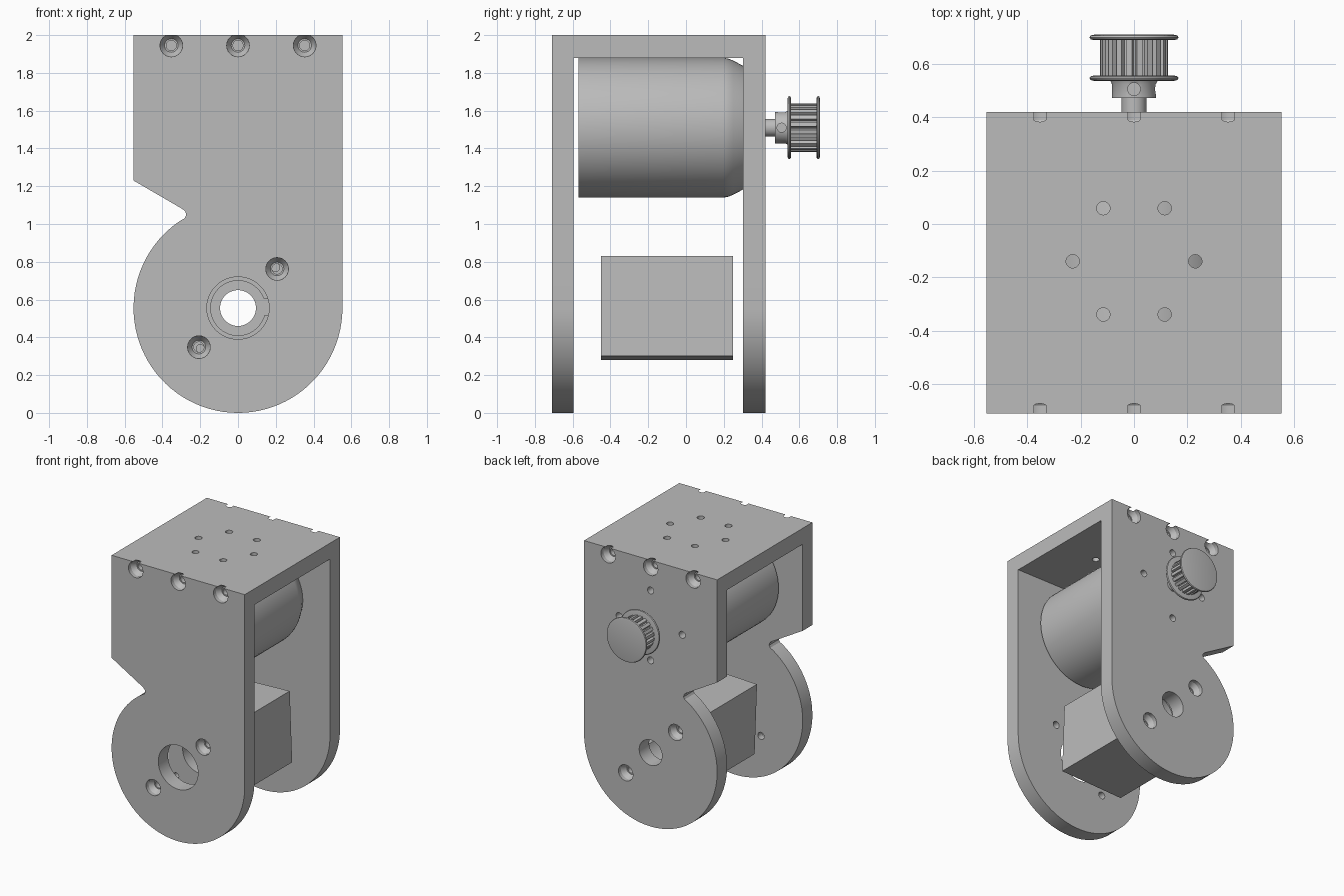
import bpy, bmesh
from math import sin, cos, pi, radians
from mathutils import Matrix, Vector

default = bpy.data.objects.get("Cube")
if default:
    bpy.data.objects.remove(default, do_unlink=True)

GREY = (0.5, 0.5, 0.5, 1)
grey = bpy.data.materials.new("plain grey")
grey.use_nodes = True
grey.diffuse_color = GREY
grey.node_tree.nodes["Principled BSDF"].inputs["Base Color"].default_value = GREY


def finish(name, bm):
    bmesh.ops.recalc_face_normals(bm, faces=bm.faces)
    mesh = bpy.data.meshes.new(name)
    bm.to_mesh(mesh)
    bm.free()
    obj = bpy.data.objects.new(name, mesh)
    bpy.context.collection.objects.link(obj)
    mesh.materials.append(grey)
    return obj


def loft(name, rings):
    """Skin closed rings of equal length and cap both ends."""
    bm = bmesh.new()
    loops = [[bm.verts.new(p) for p in ring] for ring in rings]
    n = len(loops[0])
    for a, b in zip(loops, loops[1:]):
        for i in range(n):
            j = (i + 1) % n
            bm.faces.new((a[i], a[j], b[j], b[i]))
    bm.faces.new(loops[0])
    bm.faces.new(loops[-1])
    return finish(name, bm)


def prism(name, outline, y0, y1):
    return loft(name, [[(x, y, z) for x, z in outline] for y in (y0, y1)])


def lathe(name, profile, x=0, z=0, n=48):
    """Turn (radius, y) points about an axis along y."""
    return loft(name, [[(x + r * cos(2 * pi * i / n), y, z + r * sin(2 * pi * i / n))
                        for i in range(n)] for r, y in profile])


def block(name, x0, x1, y0, y1, z0, z1):
    return prism(name, [(x0, z0), (x1, z0), (x1, z1), (x0, z1)], y0, y1)


def cut(obj, cutter):
    cutter.hide_render = True
    mod = obj.modifiers.new("cut", "BOOLEAN")
    mod.operation, mod.solver, mod.object = "DIFFERENCE", "EXACT", cutter
    bpy.context.view_layer.objects.active = obj
    bpy.ops.object.modifier_apply(modifier=mod.name)
    bpy.data.objects.remove(cutter, do_unlink=True)


def drill(obj, x, z, r, y0, y1, n=32):
    cut(obj, lathe("drill", [(r, y0), (r, y1)], x, z, n))


def countersink(obj, x, z, face, side, depth):
    """Tapered screw hole going inwards from a front (1) or back (-1) face."""
    steps = [(0.06, -0.02), (0.06, 0.03), (0.036, 0.065), (0.027, 0.065), (0.027, depth)]
    cut(obj, lathe("countersink", [(r, face + side * d) for r, d in steps], x, z, 24))


FRONT, BACK, HUB_Z, MOTOR_Z = -0.71, 0.42, 0.555, 1.51

# Bracket: one outline with a round foot and a side notch, hollowed under the top
R = 0.553
outline = [(-R, 2), (-R, 1.23), (-0.295, 1.08), (-0.278, 1.065), (-0.274, 1.047),
           (-0.283, 1.03)]
for i in range(61):
    a = radians(124 + (360 - 124) * i / 60)
    outline.append((R * cos(a), HUB_Z + 0.555 * sin(a)))
outline.append((R, 2))
bracket = prism("bracket", outline, FRONT, BACK)
cut(bracket, block("hollow", -1, 1, -0.595, 0.302, -1, 1.88))

# Hub openings and screw holes of the two side plates
drill(bracket, 0, HUB_Z, 0.165, -0.8, -0.5, 48)
drill(bracket, 0, HUB_Z, 0.095, 0.2, 0.5, 48)
S = 0.207
for face, side in ((FRONT, 1), (BACK, -1)):
    for x in (-0.353, 0, 0.353):
        countersink(bracket, x, 1.945, face, side, 0.3)
    for k in (-1, 1):
        countersink(bracket, k * S * side, HUB_Z + k * S, face, side, 0.2)

# Motor fixing holes in the back plate
for i in range(4):
    a = i * pi / 2
    drill(bracket, 0.262 * cos(a), MOTOR_Z + 0.262 * sin(a), 0.026, 0.2, 0.5, 20)

# Ring of six holes in the top
for i in range(6):
    a = i * pi / 3
    hole = lathe("hole", [(0.025, -0.2), (0.025, 0.2)], n=20)
    hole.data.transform(Matrix.Translation((0.23 * cos(a), -0.14 + 0.23 * sin(a), 1.95))
                        @ Matrix.Rotation(pi / 2, 4, "X"))
    cut(bracket, hole)

# Slightly turned hub block with a keyed bore and screw holes
H = 0.265
hub = block("hub_block", -H, H, -0.45, 0.25, -H, H)
drill(hub, 0, 0, 0.145, -0.6, 0.4, 48)
cut(hub, block("keyway", 0.1, 0.185, -0.6, 0.4, -0.045, 0.045))
for k in (-1, 1):
    drill(hub, k * S, k * S, 0.022, -0.6, -0.3, 16)
    drill(hub, -k * S, k * S, 0.022, 0.1, 0.4, 16)
hub.data.transform(Matrix.Translation((0, 0, HUB_Z)) @ Matrix.Rotation(radians(-2.16), 4, "Y"))

# Motor body with a tapered nose
motor = lathe("motor", [(0.37, -0.57), (0.37, 0.2), (0.365, 0.225), (0.355, 0.25),
                        (0.328, 0.301)], 0, MOTOR_Z, 64)

# Drive shaft and pulley collar with two set screw holes
shaft = lathe("motor_shaft", [(0.047, 0.301), (0.047, 0.708)], 0, MOTOR_Z, 32)
collar = lathe("pulley_collar", [(0.083, 0.472), (0.083, 0.525), (0.09, 0.54)], 0, MOTOR_Z)
for turn, axis, offset in ((pi / 2, "Z", (0.085, 0, 0)), (pi / 2, "X", (0, 0, 0.085))):
    screw = lathe("set_screw_hole", [(0.024, -0.035), (0.024, 0.035)], n=20)
    screw.data.transform(Matrix.Translation(Vector(offset) + Vector((0, 0.506, MOTOR_Z)))
                         @ Matrix.Rotation(turn, 4, axis))
    cut(collar, screw)

# Toothed pulley drum
TEETH = 20
drum = []
for i in range(TEETH):
    for r, f in ((0.109, 0.05), (0.128, 0.18), (0.128, 0.72), (0.109, 0.85)):
        a = 2 * pi * (i + f) / TEETH
        drum.append((r * cos(a), MOTOR_Z + r * sin(a)))
teeth = prism("pulley_teeth", drum, 0.55, 0.695)

# Pulley flanges with rolled rims
flanges = []
for name, y in (("inner_flange", 0.537), ("outer_flange", 0.69)):
    flanges.append(lathe(name, [(0.15, y), (0.163, y + 0.003), (0.167, y + 0.01),
                                (0.163, y + 0.017), (0.15, y + 0.02)], 0, MOTOR_Z))

# Smooth the round walls and keep the edges sharp
bpy.ops.object.select_all(action="DESELECT")
for obj in [bracket, hub, motor, shaft, collar, teeth] + flanges:
    obj.select_set(True)
bpy.context.view_layer.objects.active = bracket
bpy.ops.object.shade_smooth_by_angle(angle=radians(25))
